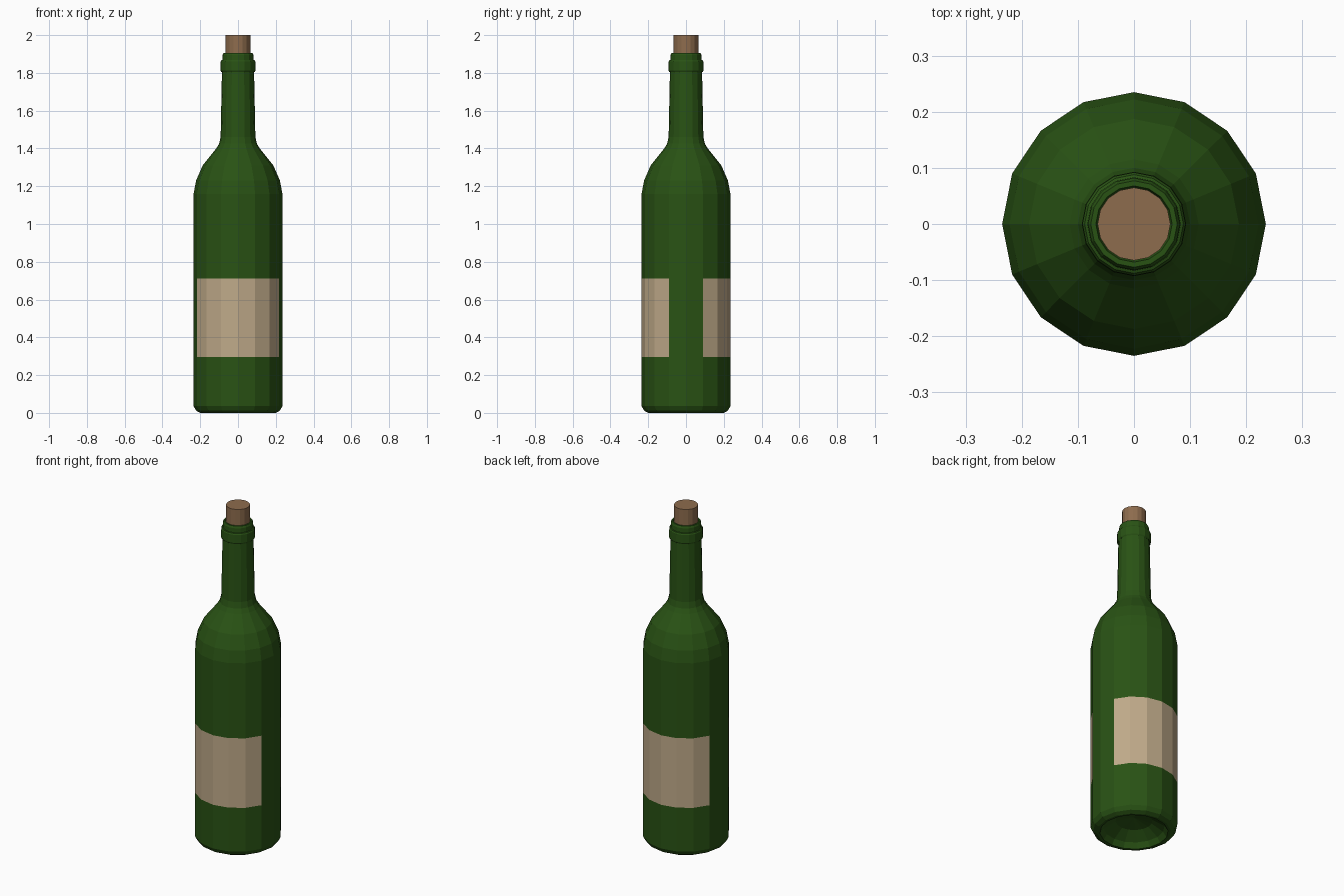
import bpy, bmesh, math

if "Cube" in bpy.data.objects:
    bpy.data.objects.remove(bpy.data.objects["Cube"])

SIDES = 16


def material(name, rgb):
    m = bpy.data.materials.new(name)
    m.diffuse_color = (*rgb, 1)
    m.use_nodes = True
    m.node_tree.nodes["Principled BSDF"].inputs["Base Color"].default_value = m.diffuse_color
    return m


def lathe(name, profile, mats, pick=None):
    """Revolve an (r, z) profile; pick(face centre) chooses the material slot."""
    bm = bmesh.new()
    rings = []
    for r, z in profile:
        if r == 0:
            rings.append([bm.verts.new((0, 0, z))] * SIDES)
        else:
            rings.append([bm.verts.new((r * math.cos(2 * math.pi * i / SIDES),
                                        r * math.sin(2 * math.pi * i / SIDES), z))
                          for i in range(SIDES)])
    for a, b in zip(rings, rings[1:]):
        for i in range(SIDES):
            j = (i + 1) % SIDES
            corners = list(dict.fromkeys((a[i], a[j], b[j], b[i])))
            f = bm.faces.new(corners)
            if pick:
                f.material_index = pick(f.calc_center_median())
    bmesh.ops.recalc_face_normals(bm, faces=bm.faces)
    me = bpy.data.meshes.new(name)
    bm.to_mesh(me)
    bm.free()
    for m in mats:
        me.materials.append(m)
    ob = bpy.data.objects.new(name, me)
    bpy.context.collection.objects.link(ob)
    return ob


glass = material("green_glass", (0.022, 0.085, 0.007))
paper = material("label_paper", (0.52, 0.40, 0.25))
cork_mat = material("cork", (0.27, 0.15, 0.075))


# Labels cover six facets on the front and six on the back
def label_slot(c):
    on_side = math.hypot(c.x, c.y) > 0.22 and abs(c.y) > 0.09
    return 1 if on_side and 0.295 < c.z < 0.715 else 0


# Bottle: punt, base, body, shoulder, neck, collar, lip and mouth
lathe("bottle", [
    (0, 0.09), (0.10, 0.07), (0.165, 0.03), (0.185, 0.005),
    (0.20, 0.004), (0.222, 0.012), (0.235, 0.036),
    (0.235, 0.297), (0.235, 0.712), (0.235, 1.16),
    (0.222, 1.23), (0.187, 1.31), (0.115, 1.40), (0.10, 1.425), (0.092, 1.46),
    (0.085, 1.808), (0.089, 1.805), (0.093, 1.812), (0.092, 1.86), (0.088, 1.867),
    (0.083, 1.869), (0.082, 1.895), (0.077, 1.906), (0.068, 1.906),
    (0.065, 1.895), (0.065, 1.80),
], [glass, paper], label_slot)

# Cork pushed into the mouth
lathe("cork", [(0, 1.78), (0.065, 1.78), (0.065, 2.0), (0, 2.0)], [cork_mat])

# Settle the base onto the ground
bpy.data.objects["bottle"].data.vertices.foreach_set
for v in bpy.data.objects["bottle"].data.vertices:
    if v.co.z < 0.006 and v.co.xy.length > 0.18:
        v.co.z = 0
